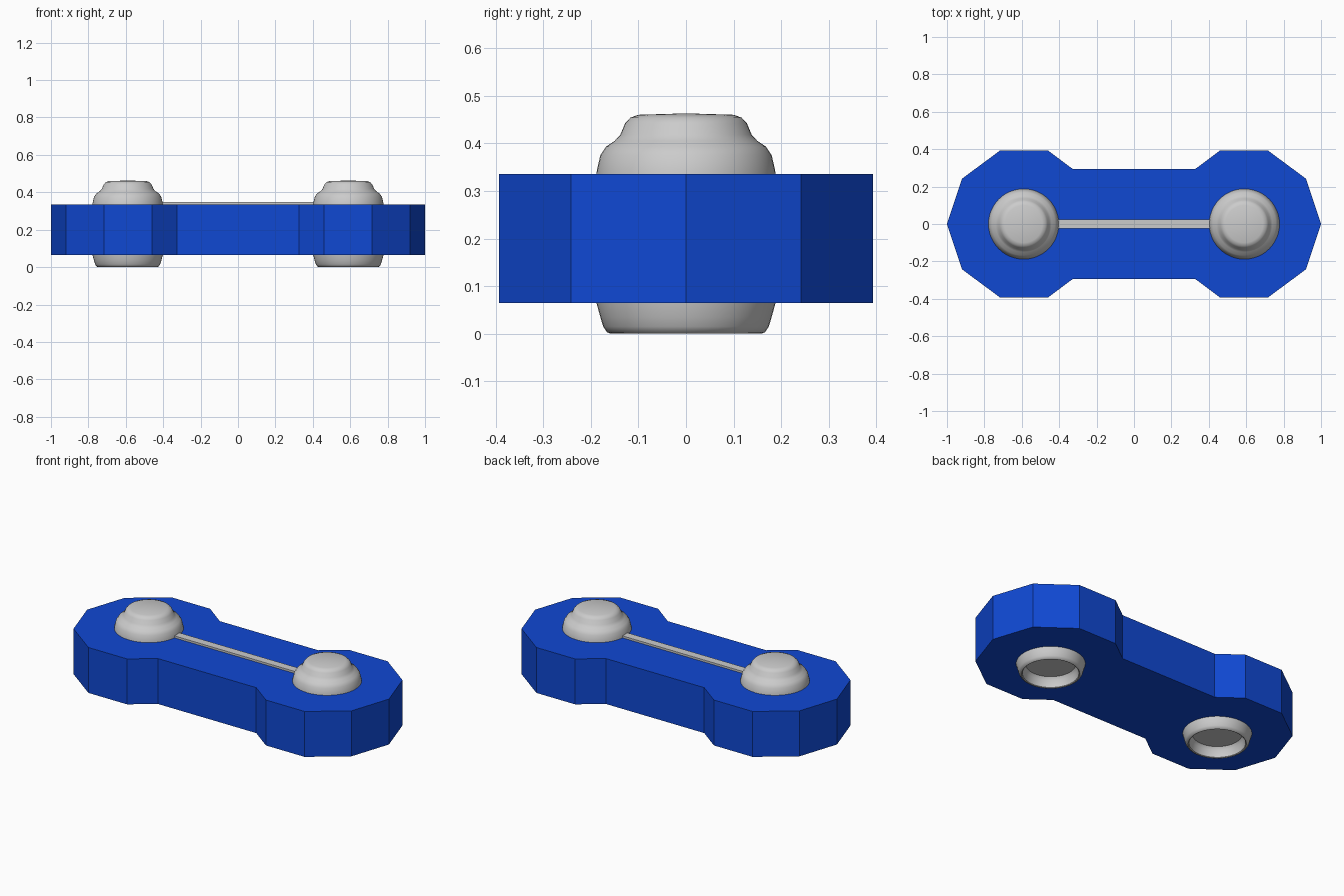
import bpy, bmesh, math

if "Cube" in bpy.data.objects:
    bpy.data.objects.remove(bpy.data.objects["Cube"])


def make_object(name, bm):
    bmesh.ops.recalc_face_normals(bm, faces=bm.faces)
    mesh = bpy.data.meshes.new(name)
    bm.to_mesh(mesh)
    bm.free()
    obj = bpy.data.objects.new(name, mesh)
    bpy.context.collection.objects.link(obj)
    return obj


PIN_X = 0.59

# Link plate: two ten-sided ends joined by a narrower waist
quarter = [(1.0, 0.0), (0.92, 0.242), (0.716, 0.393), (0.46, 0.393), (0.326, 0.293)]
upper = quarter + [(-x, y) for x, y in reversed(quarter)]
outline = upper + [(x, -y) for x, y in reversed(upper[1:-1])]
bm = bmesh.new()
base = bm.faces.new([bm.verts.new((x, y, 0.064)) for x, y in outline])
ext = bmesh.ops.extrude_face_region(bm, geom=[base], use_keep_orig=True)
top = [v for v in ext["geom"] if isinstance(v, bmesh.types.BMVert)]
bmesh.ops.translate(bm, verts=top, vec=(0, 0, 0.272))
plate = make_object("link_plate", bm)
blue = bpy.data.materials.new("blue")
blue.diffuse_color = (0.005, 0.065, 0.65, 1)
blue.use_nodes = True
blue.node_tree.nodes["Principled BSDF"].inputs["Base Color"].default_value = blue.diffuse_color
plate.data.materials.append(blue)

# Turned pins: stepped dome on top, recessed cup underneath
profile = [(0, 0.06), (0.135, 0.06), (0.147, 0.045), (0.153, 0.003), (0.158, 0.0),
           (0.166, 0.003), (0.174, 0.015), (0.18, 0.035), (0.188, 0.064), (0.19, 0.10),
           (0.19, 0.32), (0.187, 0.345), (0.18, 0.375), (0.168, 0.393), (0.15, 0.405),
           (0.138, 0.418), (0.128, 0.442), (0.117, 0.454), (0.10, 0.46), (0, 0.463)]


def pin(name, x):
    bm = bmesh.new()
    verts = [bm.verts.new((r, 0, z)) for r, z in profile]
    edges = [bm.edges.new(pair) for pair in zip(verts, verts[1:])]
    bmesh.ops.spin(bm, geom=verts + edges, cent=(0, 0, 0), axis=(0, 0, 1),
                   angle=math.tau, steps=48)
    bmesh.ops.remove_doubles(bm, verts=bm.verts, dist=0.0005)
    obj = make_object(name, bm)
    obj.location.x = x
    bpy.context.view_layer.objects.active = obj
    bpy.ops.object.select_all(action='DESELECT')
    obj.select_set(True)
    bpy.ops.object.shade_smooth_by_angle(angle=math.radians(50))


pin("left_pin", -PIN_X)
pin("right_pin", PIN_X)

# Thin bar lying along the top between the pins
bm = bmesh.new()
bmesh.ops.create_cube(bm, size=1)
bmesh.ops.scale(bm, verts=bm.verts, vec=(0.84, 0.048, 0.048))
bmesh.ops.translate(bm, verts=bm.verts, vec=(0, 0, 0.324))
make_object("connecting_bar", bm)
